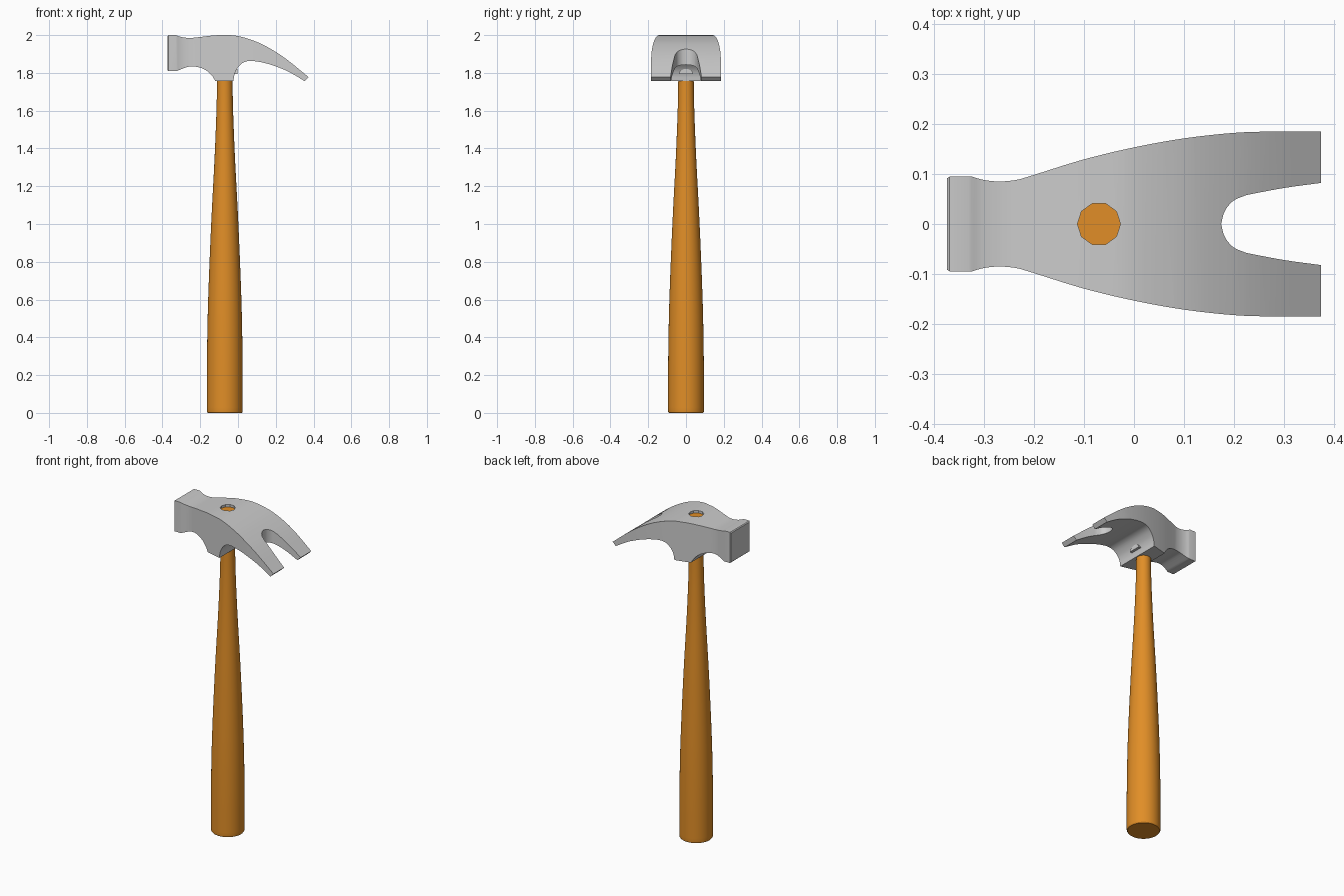
import bpy, bmesh, math
from mathutils import Vector

if "Cube" in bpy.data.objects:
    bpy.data.objects.remove(bpy.data.objects["Cube"])


def curve(pts, n=5):
    """Catmull-Rom through the points; last point is left for the next run."""
    p = [Vector(q) for q in pts]
    p = [2 * p[0] - p[1]] + p + [2 * p[-1] - p[-2]]
    out = []
    for a, b, c, d in zip(p, p[1:], p[2:], p[3:]):
        for k in range(n):
            t = k / n
            out.append(0.5 * (2 * b + (c - a) * t + (2 * a - 5 * b + 4 * c - d) * t * t
                              + (3 * b - a - 3 * c + d) * t ** 3))
    return out


def prism(name, pts, place, lo, hi):
    """Extrude a 2D outline between two depths; place maps (u, v, depth) to xyz."""
    bm = bmesh.new()
    face = bm.faces.new([bm.verts.new(place(u, v, lo)) for u, v in pts])
    ext = bmesh.ops.extrude_face_region(bm, geom=[face])["geom"]
    shift = Vector(place(0, 0, hi)) - Vector(place(0, 0, lo))
    bmesh.ops.translate(bm, vec=shift, verts=[g for g in ext if isinstance(g, bmesh.types.BMVert)])
    bmesh.ops.recalc_face_normals(bm, faces=bm.faces)
    return finish(name, bm)


def finish(name, bm):
    mesh = bpy.data.meshes.new(name)
    bm.to_mesh(mesh)
    bm.free()
    ob = bpy.data.objects.new(name, mesh)
    bpy.context.collection.objects.link(ob)
    return ob


def activate(ob):
    bpy.ops.object.select_all(action='DESELECT')
    ob.select_set(True)
    bpy.context.view_layer.objects.active = ob


def boolean(ob, cutter, op):
    m = ob.modifiers.new("cut", 'BOOLEAN')
    m.object, m.operation, m.solver = cutter, op, 'EXACT'
    activate(ob)
    bpy.ops.object.modifier_apply(modifier=m.name)
    bpy.data.objects.remove(cutter)


CX = -0.07  # handle axis

# Head: side profile
side = [(-.373, 1.815), (-.373, 1.995), (-.368, 2.0)]
side += curve([(-.33, 2.0), (-.30, 1.99), (-.255, 1.985), (-.20, 1.99), (-.13, 1.998),
               (-.075, 2.0), (0, 1.995), (.10, 1.964), (.19, 1.917), (.27, 1.862), (.373, 1.778)])
side += [(.373, 1.778)]
side += curve([(.352, 1.757), (.27, 1.805), (.19, 1.838), (.12, 1.857), (.06, 1.863),
               (.022, 1.851), (-.005, 1.822), (-.019, 1.79), (-.024, 1.757)])
side += [(-.024, 1.757)]
side += curve([(-.12, 1.757), (-.14, 1.788), (-.175, 1.817), (-.22, 1.832),
               (-.265, 1.832), (-.325, 1.81)])
side += [(-.325, 1.81), (-.368, 1.81)]
head = prism("hammer_head", side, lambda u, v, d: (u, d, v), -.3, .3)

# Head: plan outline with claw notch, mirrored across y
half = [(-.375, .09), (-.368, .095)]
half += curve([(-.325, .095), (-.30, .088), (-.27, .085), (-.235, .088), (-.20, .098)])
half += curve([(-.20, .098), (-.1, .129), (0, .153), (.1, .171), (.2, .182), (.28, .185)])
half += [(.28, .185), (.38, .185), (.38, .083)]
half += curve([(.373, .082), (.30, .072), (.225, .058)])
half += curve([(.225, .058), (.198, .046), (.181, .025), (.174, 0)])
plan = half + [(.174, 0)] + [(x, -y) for x, y in reversed(half)]
outline = prism("outline", plan, lambda u, v, d: (u, v, d), 1.6, 2.2)
boolean(head, outline, 'INTERSECT')

# Ten-sided eye through the head
eye = [(CX + .043 * math.cos(i * math.tau / 10), .043 * math.sin(i * math.tau / 10)) for i in range(10)]
boolean(head, prism("eye", eye, lambda u, v, d: (u, v, d), 1.85, 2.2), 'DIFFERENCE')

# Small half-round lug behind the neck, under the claw
lug = [(.038 * math.cos(i * math.pi / 10), 1.793 + .028 * math.sin(i * math.pi / 10)) for i in range(11)]
neck_lug = prism("neck_lug", lug, lambda u, v, d: (d, u, v), -.05, -.002)

# Turned handle
prof = [(.09, 0), (.094, .005), (.095, .015)]
prof += [tuple(p) for p in curve([(.095, .03), (.094, .3), (.088, .6), (.072, 1.0),
                                  (.054, 1.35), (.044, 1.6), (.041, 1.757)], 4)]
prof += [(.041, 1.757), (.043, 1.86), (.043, 1.985)]
bm = bmesh.new()
rings = [[bm.verts.new((CX + r * math.cos(i * math.tau / 40), r * math.sin(i * math.tau / 40), z))
          for i in range(40)] for r, z in prof]
for a, b in zip(rings, rings[1:]):
    for i in range(40):
        j = (i + 1) % 40
        bm.faces.new((a[i], a[j], b[j], b[i]))
bm.faces.new(rings[0][::-1])
bm.faces.new(rings[-1])
handle = finish("handle", bm)
wood = bpy.data.materials.new("orange_wood")
wood.diffuse_color = (.75, .27, .02, 1)
wood.use_nodes = True
wood.node_tree.nodes["Principled BSDF"].inputs["Base Color"].default_value = wood.diffuse_color
handle.data.materials.append(wood)

for ob in (head, neck_lug, handle):
    activate(ob)
    bpy.ops.object.shade_smooth_by_angle(angle=math.radians(30))
